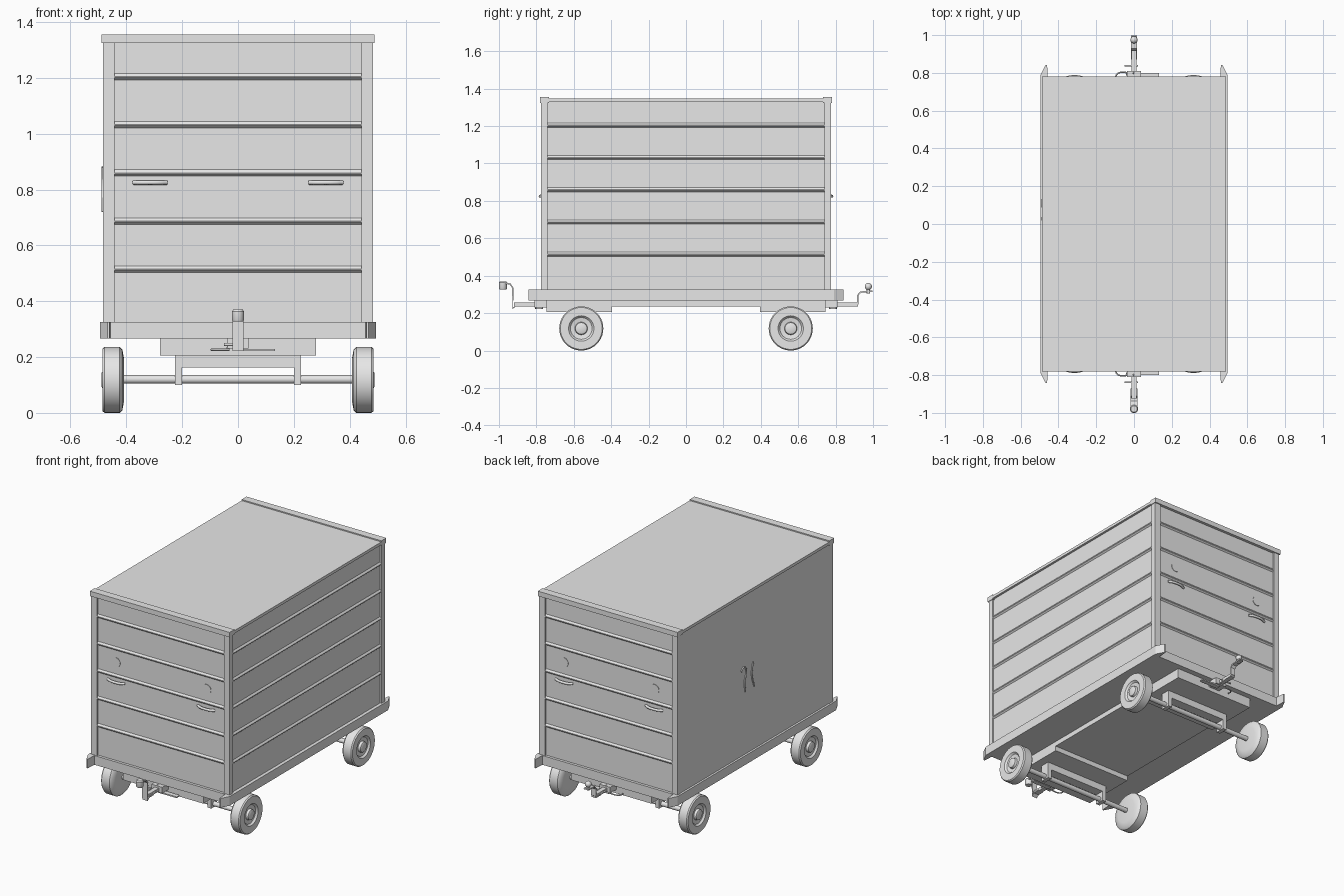
import bpy, bmesh, math
from mathutils import Vector, Matrix

cube = bpy.data.objects.get("Cube")
if cube:
    bpy.data.objects.remove(cube, do_unlink=True)

grey = bpy.data.materials.new("light_grey")
grey.use_nodes = True
grey.diffuse_color = (0.8, 0.8, 0.8, 1)
grey.node_tree.nodes["Principled BSDF"].inputs["Base Color"].default_value = (0.8, 0.8, 0.8, 1)


def finish(name, bm, smooth=False):
    bmesh.ops.recalc_face_normals(bm, faces=bm.faces)
    mesh = bpy.data.meshes.new(name)
    bm.to_mesh(mesh)
    bm.free()
    mesh.materials.append(grey)
    ob = bpy.data.objects.new(name, mesh)
    bpy.context.collection.objects.link(ob)
    if smooth:
        bpy.ops.object.select_all(action='DESELECT')
        ob.select_set(True)
        bpy.context.view_layer.objects.active = ob
        bpy.ops.object.shade_smooth_by_angle(angle=math.radians(35))
    return ob


def box(name, x, y, z):
    """Box from (low, high) pairs."""
    bm = bmesh.new()
    bmesh.ops.create_cube(bm, size=1)
    for v in bm.verts:
        v.co = [sum(r) / 2 + c * (r[1] - r[0]) for c, r in zip(v.co, (x, y, z))]
    return finish(name, bm)


def prism(name, points, direction):
    """Closed outline pushed along a direction."""
    bm = bmesh.new()
    face = bm.faces.new([bm.verts.new(p) for p in points])
    out = bmesh.ops.extrude_face_region(bm, geom=[face])
    moved = [g for g in out["geom"] if isinstance(g, bmesh.types.BMVert)]
    bmesh.ops.translate(bm, verts=moved, vec=direction)
    return finish(name, bm)


def lathe(name, profile, centre, axis, steps=32):
    """Spin (radius, distance) points about an axis through centre."""
    bm = bmesh.new()
    verts = [bm.verts.new((r, 0, d)) for r, d in profile]
    edges = [bm.edges.new(pair) for pair in zip(verts, verts[1:])]
    bmesh.ops.spin(bm, geom=verts + edges, cent=(0, 0, 0), axis=(0, 0, 1),
                   angle=math.tau, steps=steps)
    bmesh.ops.remove_doubles(bm, verts=bm.verts, dist=0.0002)
    turn = Vector((0, 0, 1)).rotation_difference(Vector(axis)).to_matrix().to_4x4()
    bmesh.ops.transform(bm, matrix=Matrix.Translation(centre) @ turn, verts=bm.verts)
    return finish(name, bm, True)


def rod(name, a, b, radius, steps=16):
    d = Vector(b) - Vector(a)
    return lathe(name, [(0, 0), (radius, 0), (radius, d.length), (0, d.length)], a, d, steps)


def tube(name, points, radius):
    """Bent round bar through points."""
    curve = bpy.data.curves.new(name, 'CURVE')
    curve.dimensions = '3D'
    curve.bevel_depth = radius
    curve.bevel_resolution = 2
    curve.use_fill_caps = True
    curve.resolution_u = 5
    spline = curve.splines.new('BEZIER')
    spline.bezier_points.add(len(points) - 1)
    for bp, p in zip(spline.bezier_points, points):
        bp.co = p
        bp.handle_left_type = bp.handle_right_type = 'AUTO'
    curve.materials.append(grey)
    ob = bpy.data.objects.new(name, curve)
    bpy.context.collection.objects.link(ob)


def mirrored(sign, low, high):
    return tuple(sorted((sign * low, sign * high)))


# Body, roof and deck
box("body_panels", (-0.474, 0.474), (-0.763, 0.763), (0.32, 1.335))
box("roof", (-0.488, 0.488), (-0.74, 0.74), (1.33, 1.348))
box("deck", (-0.495, 0.495), (-0.78, 0.78), (0.267, 0.325))
box("chassis_plate", (-0.28, 0.28), (-0.74, 0.74), (0.236, 0.27))
box("curtain", (-0.482, -0.47), (-0.742, 0.742), (0.325, 1.335))

rib_heights = [0.512 + i * 0.1725 for i in range(5)]


def rib_outline(z):
    """Distance outwards and height of a rib's cross-section."""
    return [(0, z + 0.014), (0.009, z + 0.003), (0.009, z - 0.001), (0, z - 0.009)]


# Ribs on the closed long side
for z in rib_heights:
    prism("side_rib", [(0.474 + d, -0.742, h) for d, h in rib_outline(z)], (0, 1.484, 0))

for s, end in ((-1, "front"), (1, "back")):
    box(end + "_roof_cap", (-0.488, 0.488), mirrored(s, 0.733, 0.781), (1.324, 1.355))
    for z in rib_heights:
        prism(end + "_rib", [(-0.445, s * (0.763 + d), h) for d, h in rib_outline(z)], (0.89, 0, 0))

    for t, side in ((-1, "right"), (1, "left")):
        tag = end + "_" + side
        box(tag + "_post", mirrored(t, 0.443, 0.484), mirrored(s, 0.741, 0.774), (0.32, 1.33))

        # Pointed deck corner
        prism(tag + "_corner_fin",
              [(t * 0.456, s * 0.77, 0.267), (t * 0.495, s * 0.77, 0.267),
               (t * 0.495, s * 0.79, 0.267), (t * 0.468, s * 0.842, 0.267),
               (t * 0.460, s * 0.842, 0.267)], (0, 0, 0.058))

        # Round plate and curved grip on the end panel
        rod(tag + "_round_plate", (t * 0.317, s * 0.76, 0.945), (t * 0.317, s * 0.766, 0.945), 0.03, 32)
        tube(tag + "_grip", [(t * 0.315 + dx, s * y, 0.825) for dx, y in
                             ((-0.06, 0.764), (-0.035, 0.776), (0, 0.78), (0.035, 0.776), (0.06, 0.764))], 0.008)

        # Wheel with dished face and hub
        lathe(tag + "_wheel",
              [(0, 0.408), (0.075, 0.408), (0.108, 0.414), (0.118, 0.424), (0.118, 0.478),
               (0.112, 0.485), (0.068, 0.485), (0.058, 0.474), (0.034, 0.470),
               (0.031, 0.485), (0.026, 0.488), (0, 0.488)],
              (0, s * 0.56, 0.118), (t, 0, 0), 40)

        # Axle bracket leg
        box(tag + "_axle_leg", mirrored(t, 0.2, 0.226), mirrored(s, 0.53, 0.59), (0.1, 0.21))

    # Running gear
    box(end + "_truck", (-0.28, 0.28), mirrored(s, 0.395, 0.745), (0.205, 0.268))
    box(end + "_axle_beam", (-0.226, 0.226), mirrored(s, 0.53, 0.59), (0.162, 0.206))
    rod(end + "_axle", (-0.42, s * 0.56, 0.12), (0.42, s * 0.56, 0.12), 0.015)

    # Coupling mount, latch lever and loop
    box(end + "_coupling_mount", (-0.038, 0.038), mirrored(s, 0.73, 0.81), (0.23, 0.268))
    box(end + "_latch_plate", (0, 0.132), mirrored(s, 0.77, 0.8), (0.221, 0.229))
    tube(end + "_latch_loop", [(-0.03, s * 0.8, 0.226), (-0.07, s * 0.803, 0.226),
                               (-0.093, s * 0.79, 0.226), (-0.095, s * 0.765, 0.226)], 0.004)
    rod(end + "_coupling_pin", (-0.05, s * 0.838, 0.245), (0.02, s * 0.838, 0.245), 0.005)
    tube(end + "_latch_brace", [(-0.04, s * 0.79, 0.23), (0, s * 0.8, 0.268)], 0.005)
    box(end + "_drawbar", (-0.014, 0.014), mirrored(s, 0.76, 0.92), (0.236, 0.256))


def hitch_strip(name, path, width):
    """Bent flat bar from (y, z) points."""
    bm = bmesh.new()
    rows = [[bm.verts.new((x, y, z)) for x in (-width, width)] for y, z in path]
    for a, b in zip(rows, rows[1:]):
        bm.faces.new((a[0], a[1], b[1], b[0]))
    ob = finish(name, bm)
    mod = ob.modifiers.new("thickness", 'SOLIDIFY')
    mod.thickness = 0.008
    mod.offset = 0


# Front socket coupling
hitch_strip("front_hitch_bar", [(-0.87, 0.24), (-0.91, 0.24), (-0.926, 0.225), (-0.926, 0.335),
                                (-0.94, 0.355), (-0.97, 0.362)], 0.019)
lathe("front_hitch_socket", [(0, 0), (0.019, 0), (0.022, 0.006), (0.022, 0.036), (0.017, 0.043), (0, 0.043)],
      (0, -0.979, 0.327), (0, 0, 1), 20)

# Back ball coupling
hitch_strip("back_hitch_bar", [(0.87, 0.24), (0.91, 0.24), (0.919, 0.25), (0.919, 0.295),
                               (0.932, 0.312), (0.997, 0.318)], 0.016)
rod("back_ball_stem", (0, 0.975, 0.305), (0, 0.975, 0.335), 0.009)
ball = [(0.019 * math.sin(math.pi * i / 10), -0.019 * math.cos(math.pi * i / 10)) for i in range(11)]
lathe("back_hitch_ball", ball, (0, 0.975, 0.342), (0, 0, 1), 20)

# Curtain pull straps
tube("curtain_strap_hooked", [(-0.483, 0.14, 0.86), (-0.484, 0.115, 0.88), (-0.484, 0.09, 0.85),
                              (-0.484, 0.105, 0.79), (-0.483, 0.1, 0.72)], 0.005)
tube("curtain_strap_curved", [(-0.483, 0.02, 0.88), (-0.484, 0.035, 0.81), (-0.483, 0.01, 0.72)], 0.005)
